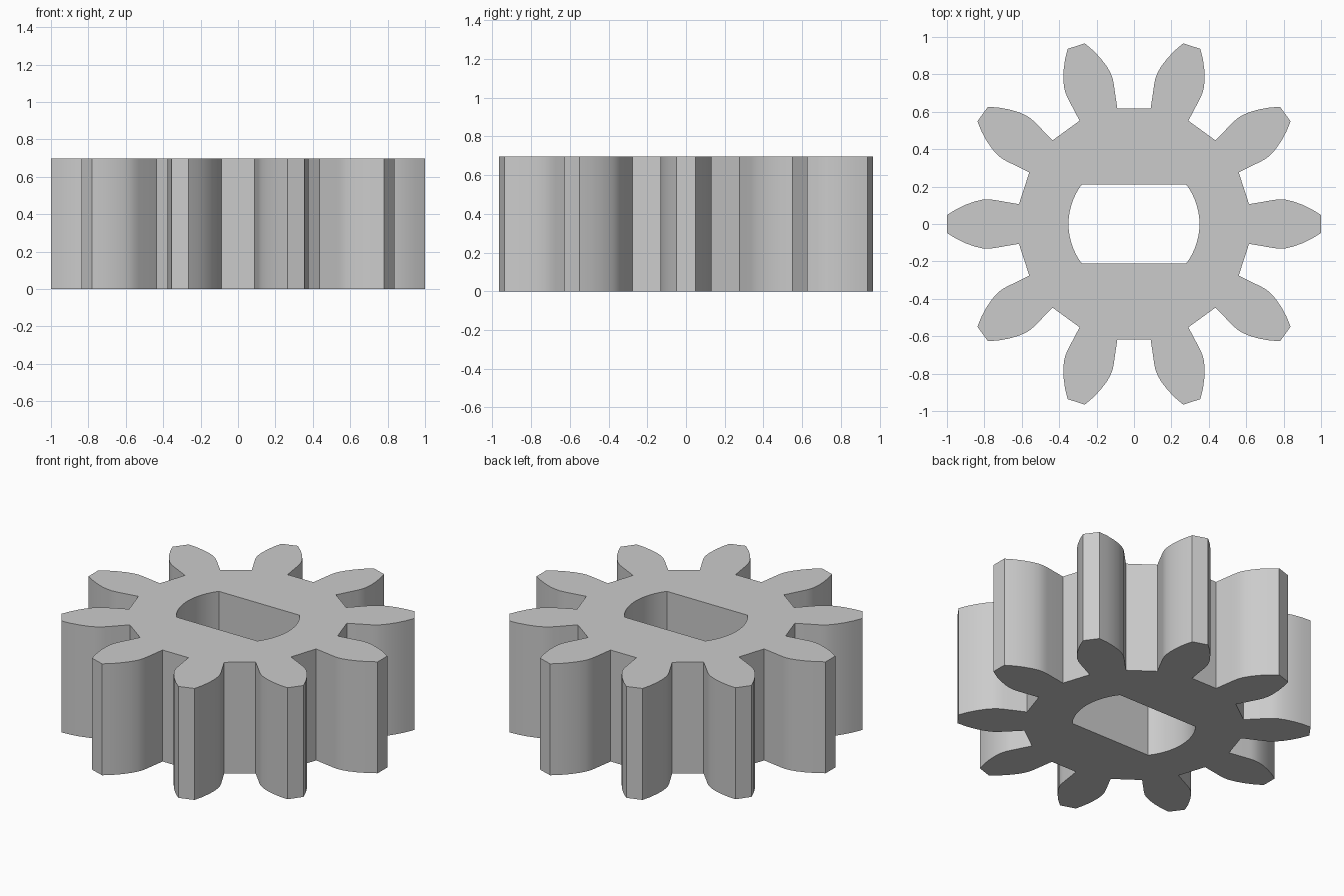
import bpy, bmesh
from math import pi, radians, sin, cos, asin
from mathutils import Matrix, Vector

cube = bpy.data.objects.get("Cube")
if cube:
    bpy.data.objects.remove(cube)

TEETH = 10
HEIGHT = 0.697
BORE_RADIUS = 0.35
BORE_HALF_WIDTH = 0.21
ARC_STEPS = 16

grey = bpy.data.materials.new("plain grey")
grey.use_nodes = True
colour = (0.6, 0.6, 0.6, 1)
grey.diffuse_color = colour
grey.node_tree.nodes["Principled BSDF"].inputs["Base Color"].default_value = colour


def add_loop(bm, points):
    """Closed ring of edges on the ground plane."""
    verts = [bm.verts.new((p[0], p[1], 0)) for p in points]
    for a, b in zip(verts, verts[1:] + verts[:1]):
        bm.edges.new((a, b))


# One tooth flank from root to tip, mirrored and repeated round the hub
flank = [(0.615, 0.106), (0.75, 0.129), (0.78, 0.132), (0.81, 0.130), (0.85, 0.121),
         (0.9, 0.103), (0.95, 0.079), (1.0, 0.048)]
tooth = [(x, -y) for x, y in flank] + flank[::-1]
outline = []
for i in range(TEETH):
    turn = Matrix.Rotation(2 * pi * i / TEETH, 3, 'Z')
    outline += [turn @ Vector((x, y, 0)) for x, y in tooth]

# Round bore with two flats
half = asin(BORE_HALF_WIDTH / BORE_RADIUS)
bore = []
for start in (0, pi):
    for i in range(ARC_STEPS + 1):
        a = start - half + 2 * half * i / ARC_STEPS
        bore.append((BORE_RADIUS * cos(a), BORE_RADIUS * sin(a)))

# Fill between the rings and extrude to full height
bm = bmesh.new()
add_loop(bm, outline)
add_loop(bm, bore)
bmesh.ops.triangle_fill(bm, use_beauty=True, use_dissolve=False, edges=bm.edges[:])
result = bmesh.ops.extrude_face_region(bm, geom=bm.faces[:], use_keep_orig=True)
top = [v for v in result["geom"] if isinstance(v, bmesh.types.BMVert)]
bmesh.ops.translate(bm, verts=top, vec=(0, 0, HEIGHT))
bmesh.ops.recalc_face_normals(bm, faces=bm.faces[:])

mesh = bpy.data.meshes.new("gear")
bm.to_mesh(mesh)
bm.free()
mesh.materials.append(grey)
gear = bpy.data.objects.new("gear", mesh)
bpy.context.collection.objects.link(gear)

# Smooth flanks and bore arcs, crisp corners
bpy.ops.object.select_all(action='DESELECT')
gear.select_set(True)
bpy.context.view_layer.objects.active = gear
bpy.ops.object.shade_smooth_by_angle(angle=radians(30))
